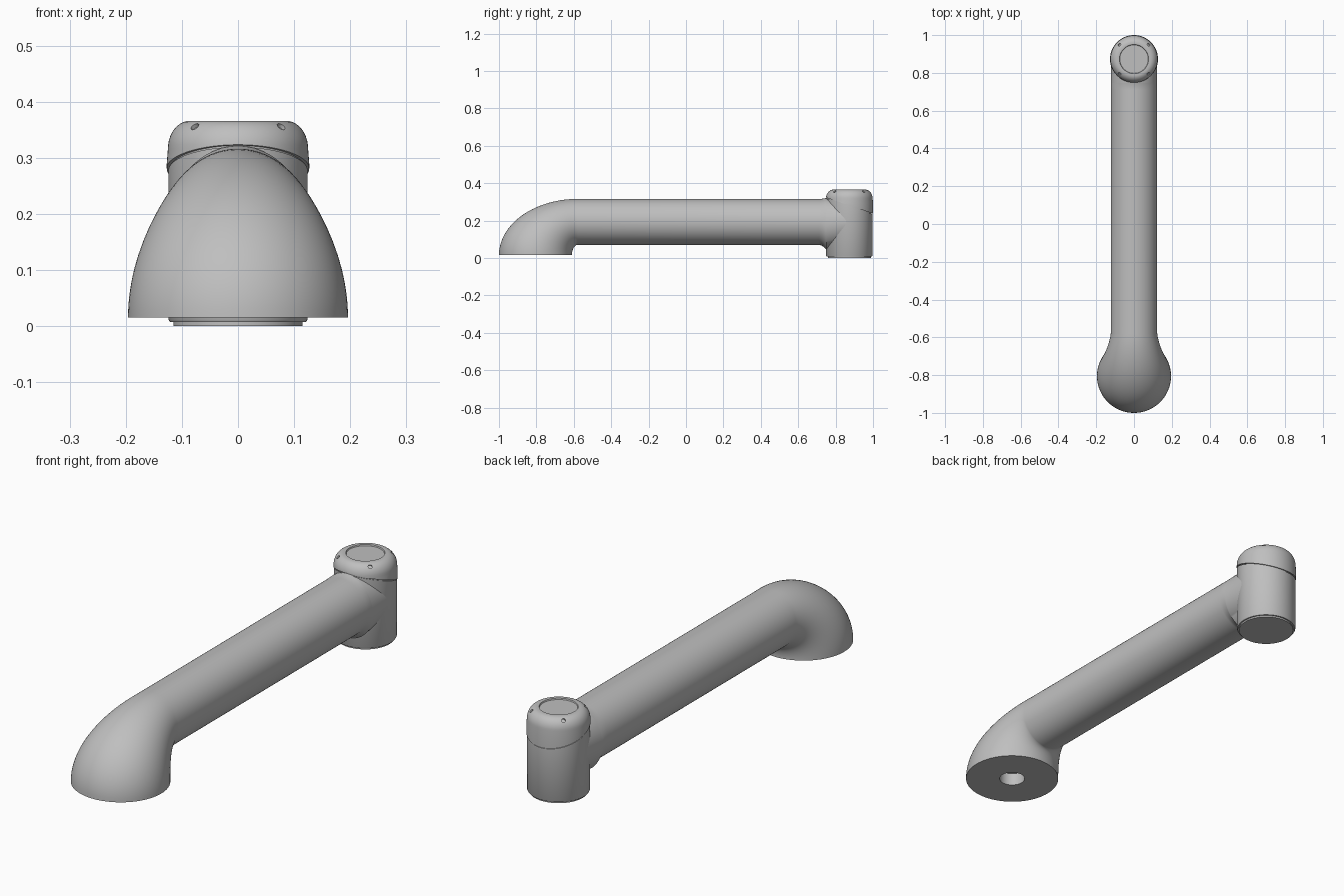
import bpy
import bmesh
from math import sin, cos, pi, radians
from mathutils import Matrix, Vector

if "Cube" in bpy.data.objects:
    bpy.data.objects.remove(bpy.data.objects["Cube"], do_unlink=True)

grey = bpy.data.materials.new("satin_grey")
grey.use_nodes = True
grey.diffuse_color = (0.52, 0.52, 0.52, 1)
grey.node_tree.nodes["Principled BSDF"].inputs["Base Color"].default_value = grey.diffuse_color

SEGMENTS = 96
JOINT_Y = 0.873
SLANT = Vector((0, 0.34, 1)).normalized()


def finish(name, bm):
    """Turn a bmesh into a named object with the shared material."""
    bmesh.ops.remove_doubles(bm, verts=bm.verts, dist=1e-5)
    bmesh.ops.recalc_face_normals(bm, faces=bm.faces)
    mesh = bpy.data.meshes.new(name)
    bm.to_mesh(mesh)
    bm.free()
    mesh.materials.append(grey)
    obj = bpy.data.objects.new(name, mesh)
    bpy.context.collection.objects.link(obj)
    return obj


def smooth(obj):
    bpy.ops.object.select_all(action="DESELECT")
    obj.select_set(True)
    bpy.context.view_layer.objects.active = obj
    bpy.ops.object.shade_smooth_by_angle(angle=radians(35))


def loft(sections):
    """Skin elliptical rings given as (upper point, lower point, half width)."""
    bm = bmesh.new()
    rings = []
    for upper, lower, width in sections:
        upper, lower = Vector((0, *upper)), Vector((0, *lower))
        centre, half = (upper + lower) / 2, (lower - upper) / 2
        rings.append([bm.verts.new(centre + half * sin(a) + Vector((width * cos(a), 0, 0)))
                      for a in (2 * pi * i / SEGMENTS for i in range(SEGMENTS))])
    for a, b in zip(rings, rings[1:]):
        for i in range(SEGMENTS):
            j = (i + 1) % SEGMENTS
            bm.faces.new((a[i], a[j], b[j], b[i]))
    bm.faces.new(rings[0])
    bm.faces.new(rings[-1])
    return bm


def lathe(profile):
    """Turn an (r, z) profile about the upright joint axis."""
    bm = bmesh.new()
    verts = [bm.verts.new((r, JOINT_Y, z)) for r, z in profile]
    edges = [bm.edges.new(pair) for pair in zip(verts, verts[1:])]
    bmesh.ops.spin(bm, geom=verts + edges, cent=(0, JOINT_Y, 0), axis=(0, 0, 1),
                   angle=2 * pi, steps=SEGMENTS, use_merge=True)
    bmesh.ops.remove_doubles(bm, verts=bm.verts, dist=1e-5)
    return bm


def slice_slanted(bm, height, keep_above):
    """Cut along the slanted joint seam and close the cut."""
    cut = bmesh.ops.bisect_plane(
        bm, geom=bm.verts[:] + bm.edges[:] + bm.faces[:], dist=1e-6,
        plane_co=(0, JOINT_Y, height), plane_no=SLANT,
        clear_inner=keep_above, clear_outer=not keep_above)
    edges = [g for g in cut["geom_cut"] if isinstance(g, bmesh.types.BMEdge)]
    bmesh.ops.edgeloop_fill(bm, edges=edges)


# Arm: mounting bore, flared elbow, long tube, small flare into the joint
def flat_ring(r, z):
    return (-0.805 - r, z), (-0.805 + r, z), r


sections = [flat_ring(0.053, 0.07), flat_ring(0.053, 0.015)]
STEPS = 28
for i in range(STEPS + 1):
    t = pi / 2 * i / STEPS
    c, s = max(cos(t), 0), sin(t)
    sections.append(((-0.58 - 0.42 * c, 0.015 + 0.301 * s),
                     (-0.58 - 0.03 * c, 0.015 + 0.055 * s),
                     0.123 + 0.073 * c ** 1.3))
for i in range(9):
    f = i / 8
    y = 0.71 + 0.04 * f
    sections.append(((y, 0.316 + 0.005 * f ** 2), (y, 0.07 - 0.025 * f ** 2), 0.123))
sections.append(((JOINT_Y, 0.316), (JOINT_Y, 0.07), 0.123))
smooth(finish("arm_tube", loft(sections)))

# Joint housing with a stepped foot and a slanted upper end
bm = lathe([(0, 0), (0.115, 0), (0.115, 0.007), (0.121, 0.007), (0.124, 0.012),
            (0.124, 0.4), (0, 0.4)])
slice_slanted(bm, 0.277, False)
smooth(finish("joint_housing", bm))

# Core visible inside the narrow seam
bm = lathe([(0, 0.1), (0.12, 0.1), (0.12, 0.34), (0, 0.34)])
slice_slanted(bm, 0.285, False)
smooth(finish("seam_core", bm))

# Rounded cap with a shallow round recess
shoulder = [(0.085 + 0.04 * cos(pi / 2 * i / 10), 0.316 + 0.05 * sin(pi / 2 * i / 10))
            for i in range(11)]
bm = lathe([(0, 0.15), (0.127, 0.15), (0.127, 0.29)] + shoulder +
           [(0.077, 0.366), (0.075, 0.361), (0, 0.361)])
slice_slanted(bm, 0.281, True)
cap = finish("joint_cap", bm)

# Four small screw holes drilled into the cap shoulder
bm = bmesh.new()
for k in range(4):
    place = (Matrix.Translation((0, JOINT_Y, 0)) @ Matrix.Rotation(pi / 4 + k * pi / 2, 4, "Z")
             @ Matrix.Translation((0.109, 0, 0.356)) @ Matrix.Rotation(radians(43), 4, "Y"))
    bmesh.ops.create_cone(bm, cap_ends=True, segments=20, radius1=0.008, radius2=0.008,
                          depth=0.016, matrix=place)
drill = finish("screw_hole_cutter", bm)
drill.hide_render = True
holes = cap.modifiers.new("screw_holes", "BOOLEAN")
holes.operation = "DIFFERENCE"
holes.solver = "EXACT"
holes.object = drill
bpy.context.view_layer.objects.active = cap
bpy.ops.object.modifier_apply(modifier=holes.name)
bpy.data.objects.remove(drill, do_unlink=True)
smooth(cap)
